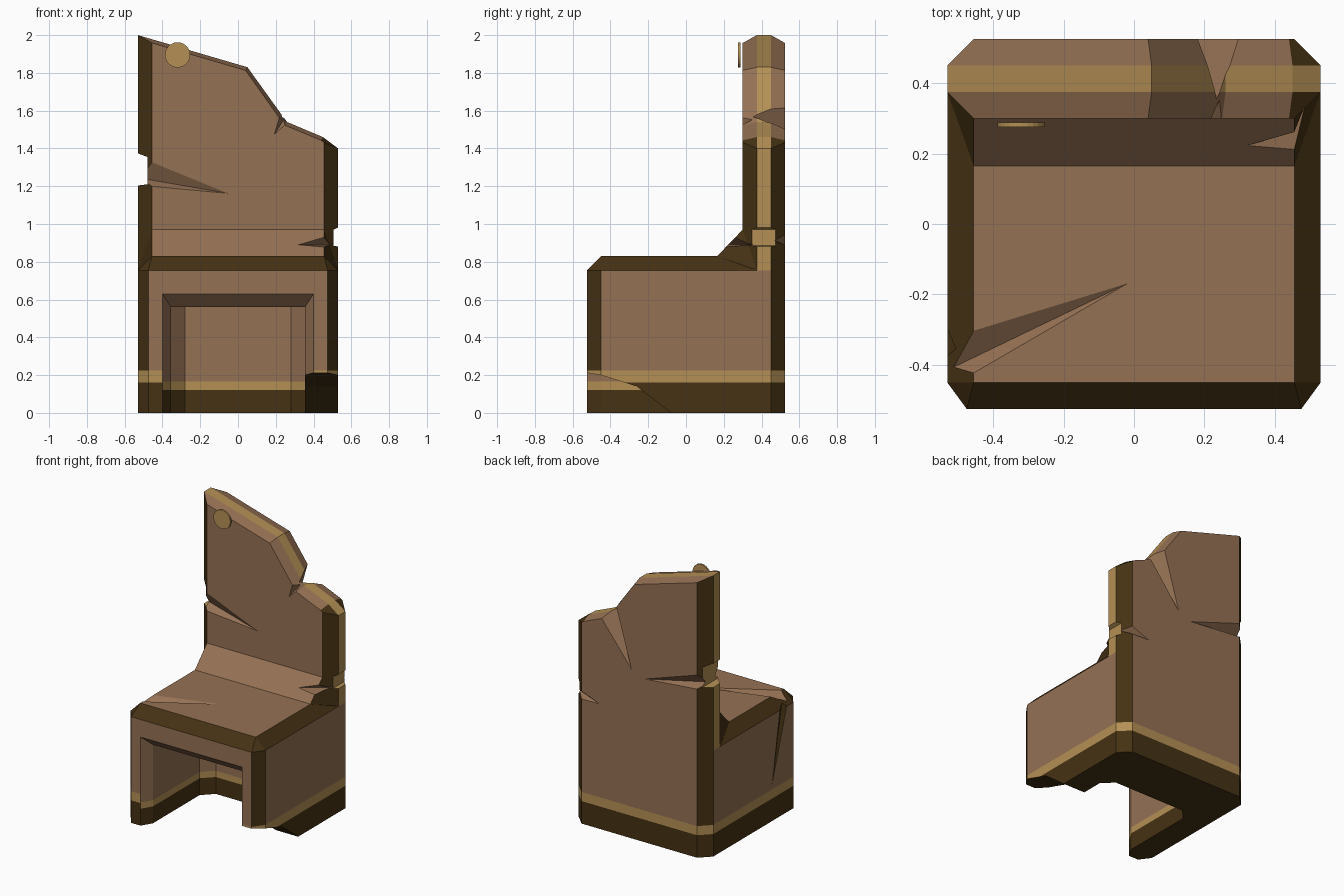
import bpy, bmesh, math
from mathutils import Vector

if "Cube" in bpy.data.objects:
    bpy.data.objects.remove(bpy.data.objects["Cube"])

def material(name, rgb):
    m = bpy.data.materials.new(name)
    m.diffuse_color = (*rgb, 1)
    m.use_nodes = True
    m.node_tree.nodes["Principled BSDF"].inputs["Base Color"].default_value = m.diffuse_color
    return m

STONE = material("brown stone", (0.30, 0.165, 0.088))
DARK = material("dark edging", (0.060, 0.032, 0.007))
GOLD = material("gold trim", (0.46, 0.28, 0.09))

def make_object(name, bm):
    bmesh.ops.recalc_face_normals(bm, faces=bm.faces[:])
    me = bpy.data.meshes.new(name)
    bm.to_mesh(me)
    bm.free()
    ob = bpy.data.objects.new(name, me)
    bpy.context.collection.objects.link(ob)
    return ob

def hull(name, pts):
    """Convex solid around the points, with flat faces merged."""
    bm = bmesh.new()
    for p in pts:
        bm.verts.new(p)
    res = bmesh.ops.convex_hull(bm, input=bm.verts[:])
    junk = [g for g in res["geom_interior"] + res["geom_unused"] if isinstance(g, bmesh.types.BMVert)]
    bmesh.ops.delete(bm, geom=list(set(junk)), context='VERTS')
    bmesh.ops.dissolve_limit(bm, angle_limit=0.01, verts=bm.verts[:], edges=bm.edges[:])
    return make_object(name, bm)

def loft(name, rings):
    bm = bmesh.new()
    vs = [[bm.verts.new(p) for p in r] for r in rings]
    n = len(rings[0])
    for a, b in zip(vs, vs[1:]):
        for i in range(n):
            bm.faces.new((a[i], a[(i + 1) % n], b[(i + 1) % n], b[i]))
    bm.faces.new(vs[0])
    bm.faces.new(vs[-1])
    return make_object(name, bm)

def combine(target, other, op):
    mod = target.modifiers.new(op, 'BOOLEAN')
    mod.operation, mod.object, mod.solver = op, other, 'EXACT'
    bpy.context.view_layer.update()
    dg = bpy.context.evaluated_depsgraph_get()
    me = bpy.data.meshes.new_from_object(target.evaluated_get(dg))
    target.modifiers.clear()
    target.data = me
    bpy.data.objects.remove(other)

def both(points):
    return [(s * x, y, z) for x, y, z in points for s in (1, -1)]

# seat block: clipped-corner plan with a bevelled top
plan = [(.475, -.525), (.53, -.45), (.53, .45), (.455, .525)]
body = hull("throne_body", both([(x, y, z) for x, y in plan for z in (0, .755)]
                                + [(.455, -.45, .83), (.455, .45, .83)]))

# backrest: broken skyline, thinned toward its front and back faces
outer = [(-.53, .755), (-.53, 2), (.05, 1.83), (.23, 1.58), (.26, 1.54),
         (.45, 1.46), (.53, 1.40), (.53, .755)]
inner = [(-.455, .755), (-.455, 1.958), (.04, 1.813), (.22, 1.56), (.25, 1.522),
         (.44, 1.443), (.455, 1.432), (.455, .755)]
back = loft("backrest", [[(x, y, z) for x, z in prof] for prof, y in
                         ((inner, .30), (outer, .375), (outer, .45), (inner, .525))])
combine(body, back, 'UNION')

# slope between seat and backrest
slope = hull("seat_slope", both([(.455, .165, .83), (.455, .165, .80), (.455, .30, .97),
                                 (.455, .40, .97), (.455, .40, .80), (.53, .375, .76)]))
combine(body, slope, 'UNION')

# leg alcove with clipped rear corners and a flared mouth
combine(body, hull("alcove", both([(x, y, z) for x, y in ((.355, -.6), (.355, .075), (.28, .15))
                                   for z in (-.1, .56)])), 'DIFFERENCE')
combine(body, hull("alcove_mouth", both([(.403, -.53, .635), (.403, -.53, -.1),
                                         (.355, -.45, .56), (.355, -.45, -.1)])), 'DIFFERENCE')

# broken-off foot at front right
combine(body, loft("foot_break", [[(x, y, z) for y, z in ((-.7, .24), (-.45, .20), (-.26, .14),
        (-.08, 0), (-.08, -.1), (-.7, -.1))] for x in (.2, .7)]), 'DIFFERENCE')

# cracks: pointed gouges running in from the edges (tip, two mouth points, deepest point)
cracks = [
    [(-.04, .298, 1.16), (-.6, .28, 1.42), (-.6, .28, 1.20), (-.56, .37, 1.25)],
    [(-.03, .527, 1.16), (-.6, .55, 1.38), (-.6, .55, 1.20), (-.56, .455, 1.25)],
    [(.19, .298, 1.47), (.22, .28, 1.60), (.30, .28, 1.56), (.26, .37, 1.58)],
    [(.06, .527, 1.20), (.19, .55, 1.68), (.35, .55, 1.55), (.26, .33, 1.62)],
    [(.31, .215, .89), (.6, .19, 1.05), (.6, .19, .865), (.57, .40, .89)],
    [(.31, .527, .89), (.6, .55, 1.02), (.6, .55, .87), (.57, .45, .92)],
    [(0, -.16, .832), (-.56, -.29, .86), (-.56, -.51, .86), (-.54, -.42, .77)],
    [(-.532, -.20, .22), (-.55, -.27, .85), (-.55, -.43, .85), (-.505, -.36, .80)],
]
for pts in cracks:
    combine(body, hull("crack", pts), 'DIFFERENCE')

# chipped side edges of the backrest
for s, depth, z0, z1 in ((-1, .48, 1.205, 1.37), (1, .505, .88, .985)):
    chip = hull("chip", [(s * x, y, z) for y in (.25, .6) for x, z in
                         ((depth, z0 + .005), (depth, z1 - .015), (.6, z0 - .01), (.6, z1 + .03))])
    combine(body, chip, 'DIFFERENCE')

def colour_of(f):
    c, n = f.calc_center_median(), f.normal
    inside = abs(c.x) < .41 and -.52 < c.y < .16
    low, high = (.12, .165) if inside else (.16, .225)
    if c.z < low or (n.z < -.3 and c.z < .3):
        return 1
    if c.z < high:
        return 2
    if c.z > .755 and .375 < c.y < .45 and abs(n.y) < .2:
        return 2                                   # gold core of the backrest edge
    if abs(c.x) > .455 and abs(n.x) < .95:
        return 1                                   # bevelled corners
    if c.y < -.45 and n.z > .3:
        return 1                                   # front bevel of the seat
    return 0

# split the trim bands, then colour faces by position and direction
bm = bmesh.new()
bm.from_mesh(body.data)
bmesh.ops.remove_doubles(bm, verts=bm.verts[:], dist=0.0002)
for z in (.12, .16, .165, .225, .757):
    bmesh.ops.bisect_plane(bm, geom=bm.verts[:] + bm.edges[:] + bm.faces[:],
                           plane_co=(0, 0, z), plane_no=(0, 0, 1))
bm.normal_update()
for f in bm.faces:
    f.smooth = False
    f.material_index = colour_of(f)
bmesh.ops.dissolve_limit(bm, angle_limit=0.01, verts=bm.verts[:], edges=bm.edges[:],
                         delimit={'MATERIAL'})
bm.to_mesh(body.data)
bm.free()
body.data.materials.clear()
for m in (STONE, DARK, GOLD):
    body.data.materials.append(m)
# clearing the slots resets indices, so apply the rule once more
bm = bmesh.new()
bm.from_mesh(body.data)
bm.normal_update()
for f in bm.faces:
    f.material_index = colour_of(f)
bm.to_mesh(body.data)
bm.free()

# gold disc in front of the backrest's high corner
bpy.ops.mesh.primitive_cylinder_add(vertices=24, radius=.067, depth=.012,
                                    location=(-.32, .282, 1.895), rotation=(math.pi / 2, 0, 0))
disc = bpy.context.object
disc.name = "backrest_disc"
disc.data.materials.append(GOLD)
